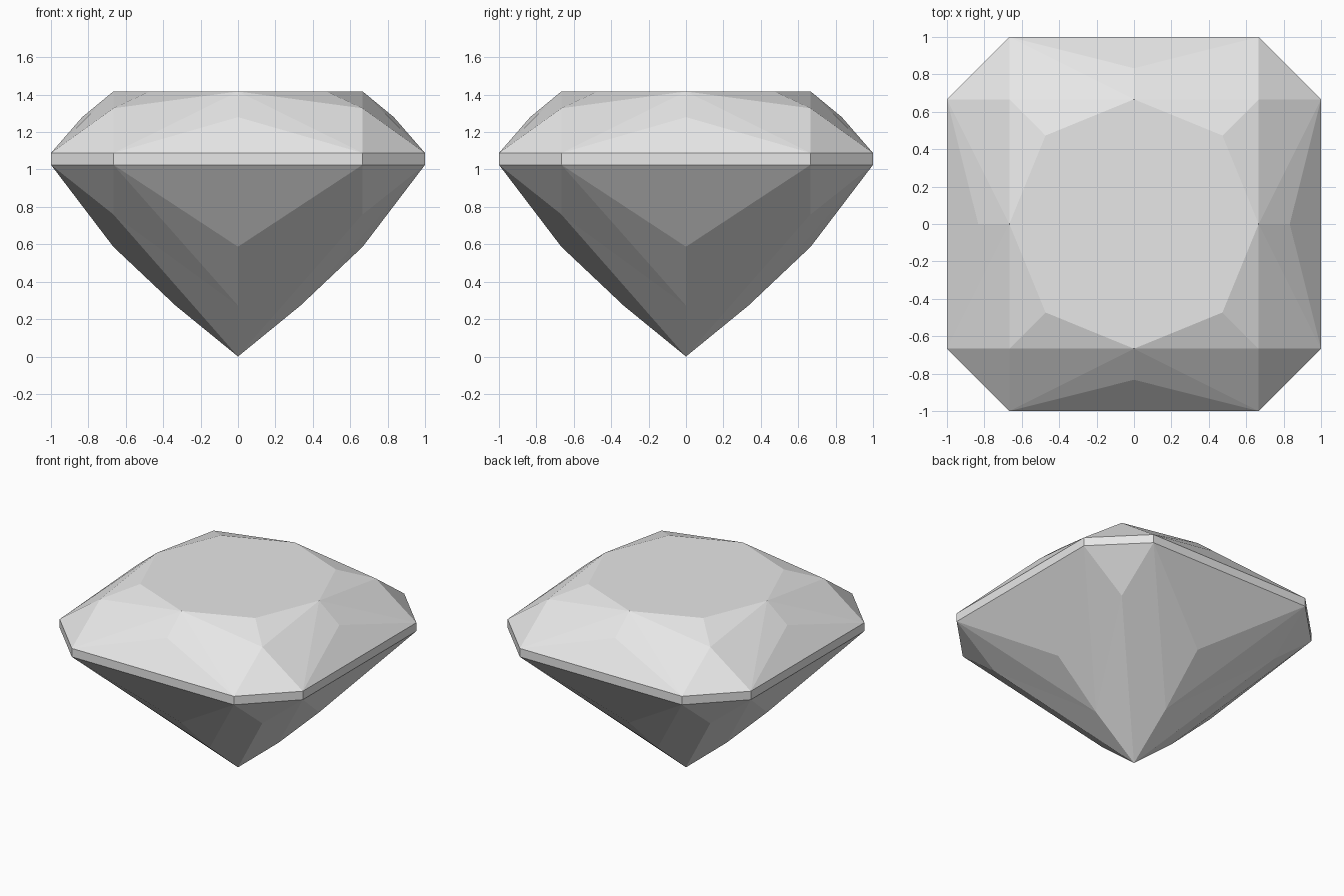
import bpy
import bmesh
from mathutils import Vector, Matrix

cube = bpy.data.objects.get("Cube")
if cube:
    bpy.data.objects.remove(cube, do_unlink=True)

# Single stone colour
GREY = (0.8, 0.8, 0.8, 1.0)
stone = bpy.data.materials.new("pale_grey_stone")
stone.use_nodes = True
stone.diffuse_color = GREY
stone.node_tree.nodes["Principled BSDF"].inputs["Base Color"].default_value = GREY

# Key sizes
T = 2 / 3                                  # half length of a girdle side
Z_LOW, Z_HIGH, Z_TABLE = 1.025, 1.088, 1.417
CENTRE = Vector((0, 0, 0.9))
TIP = Vector((0, 0, 0))


def quarter_turns(faces):
    """Repeat the facets of one side around the four sides."""
    result = []
    for k in range(4):
        turn = Matrix.Rotation(k * 1.5707963, 3, "Z")
        result += [[turn @ Vector(p) for p in face] for face in faces]
    return result


def both_halves(faces):
    """Mirror facets of half a side across its centre line."""
    return faces + [[(-p[0], p[1], p[2]) for p in face] for face in faces]


def build(name, faces):
    bm = bmesh.new()
    for face in faces:
        bm.faces.new([bm.verts.new(p) for p in face])
    bmesh.ops.remove_doubles(bm, verts=bm.verts, dist=0.001)
    bm.normal_update()
    for f in bm.faces:                     # every facet faces outward
        if f.normal.dot(f.calc_center_median() - CENTRE) < 0:
            f.normal_flip()
    mesh = bpy.data.meshes.new(name)
    bm.to_mesh(mesh)
    bm.free()
    mesh.materials.append(stone)
    obj = bpy.data.objects.new(name, mesh)
    bpy.context.collection.objects.link(obj)
    return obj


def girdle_points(z):
    """Left end, right end and the next side's start, at one height."""
    return (-T, -1, z), (T, -1, z), (1, -T, z)


# Girdle band
l0, r0, n0 = girdle_points(Z_LOW)
l1, r1, n1 = girdle_points(Z_HIGH)
build("girdle", quarter_turns([[l0, r0, r1, l1], [r0, n0, n1, r1]]))

# Crown: break facets, star facets and flat table
rim = (0, -T, Z_TABLE)
rim_corner = (0.473, -0.473, Z_TABLE)
star = (0, -0.833, 1.28)
shoulder = (T, -T, 1.327)
half = [[rim, star, r1], [rim, r1, shoulder], [rim, shoulder, rim_corner]]
crown = quarter_turns(both_halves(half) + [[l1, r1, star], [r1, n1, shoulder]])
table = [p for pair in quarter_turns([[rim, rim_corner]]) for p in pair]
build("crown", crown + [table])

# Pavilion: facets running down to the point
mid = (0, -T, 0.587)
lower = (0, -T / 2, 0.272)
hip = (T, -T, 0.76)
half = [[r0, mid, lower], [r0, lower, hip], [hip, lower, TIP]]
build("pavilion", quarter_turns(both_halves(half) + [[l0, r0, mid], [r0, n0, hip]]))
